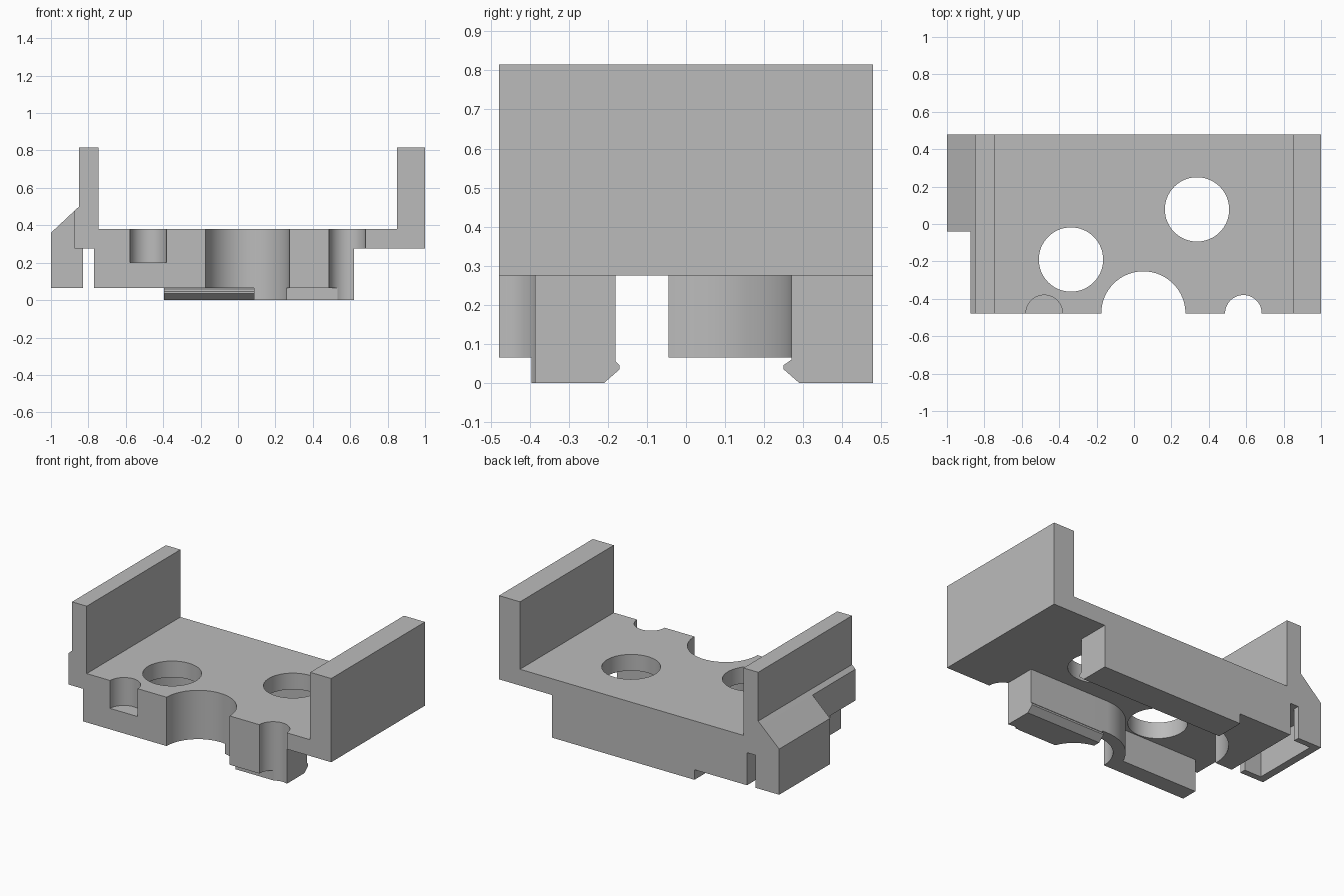
import bpy, bmesh
from math import sin, cos, radians, pi
from mathutils import Matrix

if "Cube" in bpy.data.objects:
    bpy.data.objects.remove(bpy.data.objects["Cube"], do_unlink=True)

grey = bpy.data.materials.new("plain_grey")
grey.use_nodes = True
grey.diffuse_color = (0.5, 0.5, 0.5, 1)
grey.node_tree.nodes["Principled BSDF"].inputs["Base Color"].default_value = grey.diffuse_color


def add_object(name, bm):
    bmesh.ops.recalc_face_normals(bm, faces=bm.faces)
    mesh = bpy.data.meshes.new(name)
    bm.to_mesh(mesh)
    bm.free()
    mesh.materials.append(grey)
    obj = bpy.data.objects.new(name, mesh)
    bpy.context.collection.objects.link(obj)
    return obj


def prism(name, outline, low, high, axis):
    """Extrude a flat outline along the given axis."""
    place = {"x": lambda a, b, d: (d, a, b),
             "y": lambda a, b, d: (a, d, b),
             "z": lambda a, b, d: (a, b, d)}[axis]
    bm = bmesh.new()
    face = bm.faces.new([bm.verts.new(place(a, b, low)) for a, b in outline])
    moved = bmesh.ops.extrude_face_region(bm, geom=[face])["geom"]
    shift = place(0, 0, high - low)
    bmesh.ops.translate(bm, vec=shift, verts=[v for v in moved if isinstance(v, bmesh.types.BMVert)])
    return add_object(name, bm)


def arc(cx, cy, r, start, end, steps=24):
    angles = [radians(start + (end - start) * i / steps) for i in range(steps + 1)]
    return [(cx + r * cos(t), cy + r * sin(t)) for t in angles]


def cutter(name, x, y, r, low=-0.1):
    bm = bmesh.new()
    bmesh.ops.create_cone(bm, cap_ends=True, segments=64, radius1=r, radius2=r, depth=1 - low,
                          matrix=Matrix.Translation((x, y, (1 + low) / 2)))
    obj = add_object(name, bm)
    obj.hide_render = True
    return obj


def cut(obj, tools):
    for tool in tools:
        mod = obj.modifiers.new(tool.name, "BOOLEAN")
        mod.operation, mod.solver, mod.object = "DIFFERENCE", "EXACT", tool
    graph = bpy.context.evaluated_depsgraph_get()
    mesh = bpy.data.meshes.new_from_object(obj.evaluated_get(graph))
    obj.modifiers.clear()
    obj.data = mesh


F, B = -0.478, 0.478          # front and back faces
UNDER, LOW = 0.275, 0.065     # underside of the plate, bottom of the rails

# Tray: floor plate with both side walls in one profile
tray = prism("tray", [(-0.875, UNDER), (1, UNDER), (1, 0.815), (0.85, 0.815), (0.85, 0.38),
                      (-0.745, 0.38), (-0.745, 0.815), (-0.85, 0.815), (-0.85, 0.5),
                      (-0.875, 0.477)], F, B, "y")

# Rails under the plate, each with a rounded inner contour
front_rail = prism("front_rail", [(-0.77, F), (0.62, F), (0.62, -0.18)]
                   + arc(0.05, F, 0.298, 90, 158.7) + [(-0.77, -0.37)], LOW, UNDER, "z")
back_rail = prism("back_rail", [(0.62, B), (-0.77, B), (-0.77, -0.045)]
                  + arc(-0.335, -0.045, 0.315, 180, 90) + [(0.62, 0.27)], LOW, UNDER, "z")

# Snap hooks at the bottom of the rails
front_hook = prism("front_hook", [(-0.395, 0), (-0.21, 0), (-0.17, 0.035), (-0.17, 0.046),
                                  (-0.18, 0.056), (-0.18, LOW), (-0.395, LOW)], 0.085, 0.62, "x")
back_hook = prism("back_hook", [(B, 0), (0.29, 0), (0.25, 0.035), (0.25, 0.046),
                                (0.27, 0.06), (0.27, LOW), (B, LOW)], -0.395, 0.62, "x")

# Side clip: sloped shoulder over a C-shaped skirt
shoulder = prism("clip_shoulder", [(-1, UNDER), (-0.83, UNDER), (-0.875, 0.477), (-1, 0.36)],
                 -0.04, B, "y")
skirt = prism("clip_skirt", [(-1, -0.04), (-0.83, -0.04), (-0.83, 0), (-0.95, 0), (-0.95, 0.44),
                             (-0.83, 0.44), (-0.83, B), (-1, B)], LOW, UNDER, "z")

# Round holes and front scoops
big_scoop = cutter("big_scoop_cutter", 0.05, F, 0.225)
right_scoop = cutter("small_scoop_cutter", 0.585, F, 0.098)
blind_scoop = cutter("blind_scoop_cutter", -0.48, F, 0.098, 0.2)
holes = [cutter("front_hole_cutter", -0.337, -0.19, 0.172),
         cutter("back_hole_cutter", 0.337, 0.078, 0.172)]
scoops = [big_scoop, right_scoop, blind_scoop]
cut(tray, scoops + holes)
cut(front_rail, scoops)
cut(front_hook, [big_scoop, right_scoop])
for tool in scoops + holes:
    bpy.data.objects.remove(tool, do_unlink=True)

# Smooth the curved walls, keep the edges crisp
bpy.ops.object.select_all(action="DESELECT")
for obj in (tray, front_rail, back_rail, front_hook, back_hook, shoulder, skirt):
    obj.select_set(True)
bpy.context.view_layer.objects.active = tray
bpy.ops.object.shade_smooth_by_angle(angle=pi / 6)
